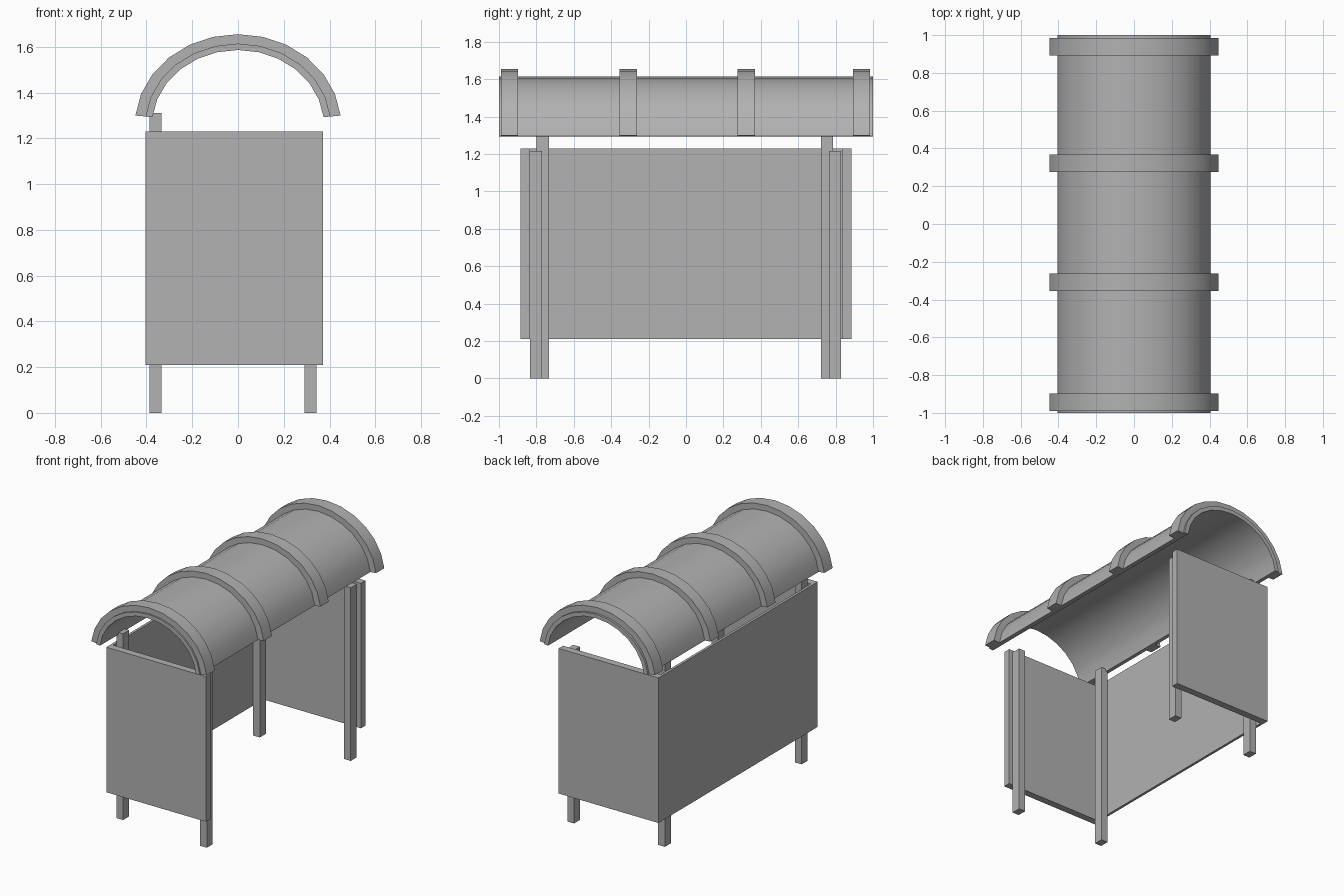
import bpy, bmesh, math

if "Cube" in bpy.data.objects:
    bpy.data.objects.remove(bpy.data.objects["Cube"])

GREY = bpy.data.materials.new("dark_grey")
GREY.diffuse_color = (0.445, 0.445, 0.445, 1)
GREY.use_nodes = True
GREY.node_tree.nodes["Principled BSDF"].inputs["Base Color"].default_value = GREY.diffuse_color


def finish(name, bm):
    bmesh.ops.recalc_face_normals(bm, faces=bm.faces)
    mesh = bpy.data.meshes.new(name)
    bm.to_mesh(mesh)
    bm.free()
    mesh.materials.append(GREY)
    obj = bpy.data.objects.new(name, mesh)
    bpy.context.collection.objects.link(obj)
    return obj


def box(name, x, y, z):
    bm = bmesh.new()
    bmesh.ops.create_cube(bm, size=1)
    for v in bm.verts:
        for i, (lo, hi) in enumerate((x, y, z)):
            v.co[i] = lo if v.co[i] < 0 else hi
    return finish(name, bm)


def arch(name, inner, outer, y0, y1, centre=1.258, start=6, segments=12):
    # curved strip: slightly flattened arc profile, extruded along y
    bm = bmesh.new()
    rings = []
    for i in range(segments + 1):
        a = math.radians(start + (180 - 2 * start) * i / segments)
        rings.append([bm.verts.new((rx * math.cos(a), y, centre + rz * math.sin(a)))
                      for (rx, rz), y in ((inner, y0), (outer, y0), (outer, y1), (inner, y1))])
    for p, q in zip(rings, rings[1:]):
        for i in range(4):
            j = (i + 1) % 4
            bm.faces.new((p[i], p[j], q[j], q[i]))
    bm.faces.new(rings[0])
    bm.faces.new(rings[-1])
    obj = finish(name, bm)
    bpy.ops.object.select_all(action='DESELECT')
    obj.select_set(True)
    bpy.context.view_layer.objects.active = obj
    bpy.ops.object.shade_smooth_by_angle(angle=math.radians(30))
    return obj


# barrel roof with four raised ribs
arch("roof", (0.376, 0.328), (0.406, 0.356), -1.0, 1.0)
for i, y in enumerate((-0.943, -0.309, 0.322, 0.939)):
    arch(f"roof_rib_{i + 1}", (0.405, 0.355), (0.451, 0.397), y - 0.046, y + 0.046)

# wall panels: one long back wall, two end walls
PANEL_Z = (0.21, 1.23)
box("back_wall", (-0.405, -0.387), (-0.835, 0.835), PANEL_Z)
box("end_wall_near", (-0.405, 0.372), (-0.885, -0.835), PANEL_Z)
box("end_wall_far", (-0.405, 0.372), (0.835, 0.885), PANEL_Z)

# posts: tall pair on the back wall, short pair on the open side
for label, tall_y, short_y in (("near", -0.765, -0.802), ("far", 0.754, 0.797)):
    box(f"back_post_{label}", (-0.387, -0.335), (tall_y - 0.033, tall_y + 0.033), (0, 1.31))
    box(f"open_side_post_{label}", (0.29, 0.342), (short_y - 0.033, short_y + 0.033), (0, 1.217))
